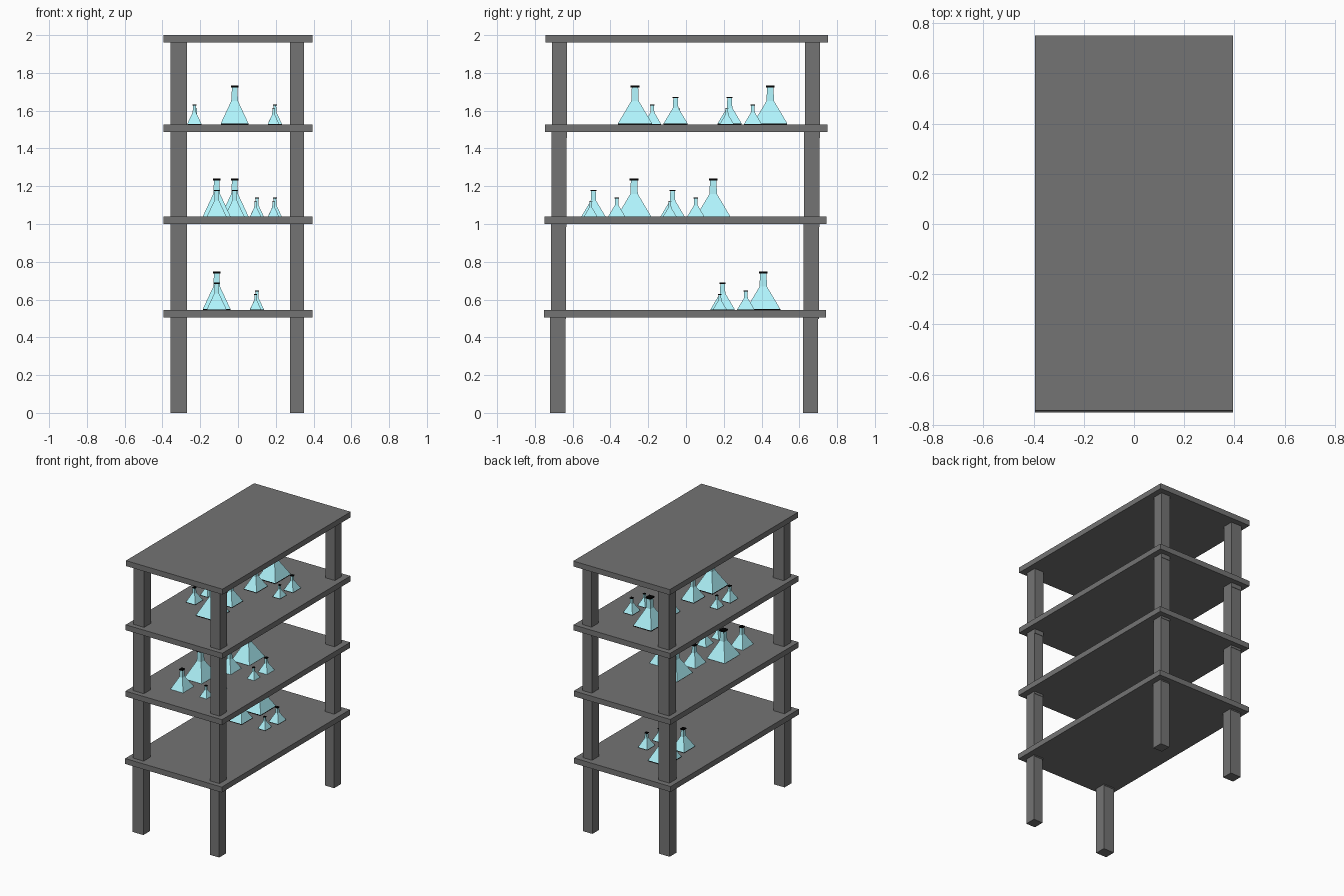
import bpy

if "Cube" in bpy.data.objects:
    bpy.data.objects.remove(bpy.data.objects["Cube"])


def material(name, color):
    m = bpy.data.materials.new(name)
    m.diffuse_color = color
    m.use_nodes = True
    m.node_tree.nodes["Principled BSDF"].inputs["Base Color"].default_value = m.diffuse_color
    return m


GLASS = material("pale_blue_glass", (0.43, 0.90, 0.97, 1))
BLACK = material("black_rubber", (0, 0, 0, 1))
DARK = material("dark_grey", (0.174, 0.174, 0.174, 1))


def prism(name, center, rings, mat):
    """Stack of rectangular rings (half_x, half_y, z), capped at both ends."""
    cx, cy, cz = center
    verts = [(cx + sx * hx, cy + sy * hy, cz + z)
             for hx, hy, z in rings
             for sx, sy in ((-1, -1), (1, -1), (1, 1), (-1, 1))]
    faces = [(3, 2, 1, 0)]
    for r in range(len(rings) - 1):
        for i in range(4):
            a, b = 4 * r + i, 4 * r + (i + 1) % 4
            faces.append((a, b, b + 4, a + 4))
    n = len(verts)
    faces.append((n - 4, n - 3, n - 2, n - 1))
    mesh = bpy.data.meshes.new(name)
    mesh.from_pydata(verts, [], faces)
    mesh.materials.append(mat)
    ob = bpy.data.objects.new(name, mesh)
    bpy.context.collection.objects.link(ob)
    return ob


def shelf_unit(i, y, z):
    """One table of the stack: a board on four legs; z is the underside of the board."""
    prism(f"shelf_{i}", (0, y, z), [(0.394, 0.747, 0), (0.394, 0.747, 0.04)], DARK)
    for side, x, hx in (("left", -0.313, 0.044), ("right", 0.312, 0.038)):
        for end, dy in (("front", -0.674), ("back", 0.665)):
            prism(f"{end}_{side}_leg_{i}", (x, y + dy, max(0, z - 0.504)),
                  [(hx, 0.04, 0), (hx, 0.04, 0.504)], DARK)


def flask(name, x, y, z, s):
    """Square conical flask with thin black foot and overhanging stopper."""
    c = (x, y, z)
    prism(name + "_foot", c, [(0.073 * s, 0.09 * s, 0), (0.073 * s, 0.09 * s, 0.005 * s)], BLACK)
    prism(name + "_body", c, [(0.073 * s, 0.09 * s, 0.005 * s),
                              (0.018 * s, 0.020 * s, 0.123 * s),
                              (0.014 * s, 0.017 * s, 0.194 * s)], GLASS)
    prism(name + "_stopper", c, [(0.020 * s, 0.023 * s, 0.194 * s),
                                 (0.020 * s, 0.023 * s, 0.204 * s)], BLACK)


# Four stacked shelf units
for i, (y, z) in enumerate(((-0.005, 0.504), (-0.002, 1.0), (0.001, 1.488), (0.004, 1.96))):
    shelf_unit(i + 1, y, z)

# Flask groups: position of the large flask, and direction (-1 = turned half round)
FLASKS = (("large", 0, 0, 1.0), ("medium", 0, -0.215, 0.71),
          ("small", 0.213, -0.092, 0.51), ("tiny", 0.206, -0.23, 0.41))
GROUPS = ((-0.113, 0.409, 0.545, 1),
          (-0.113, -0.275, 1.036, 1), (-0.018, 0.144, 1.036, 1),
          (-0.018, 0.446, 1.528, 1), (-0.018, -0.27, 1.528, -1))
for g, (x, y, z, d) in enumerate(GROUPS):
    for size, dx, dy, s in FLASKS:
        flask(f"{size}_flask_{g + 1}", x + d * dx, y + d * dy, z, s)
